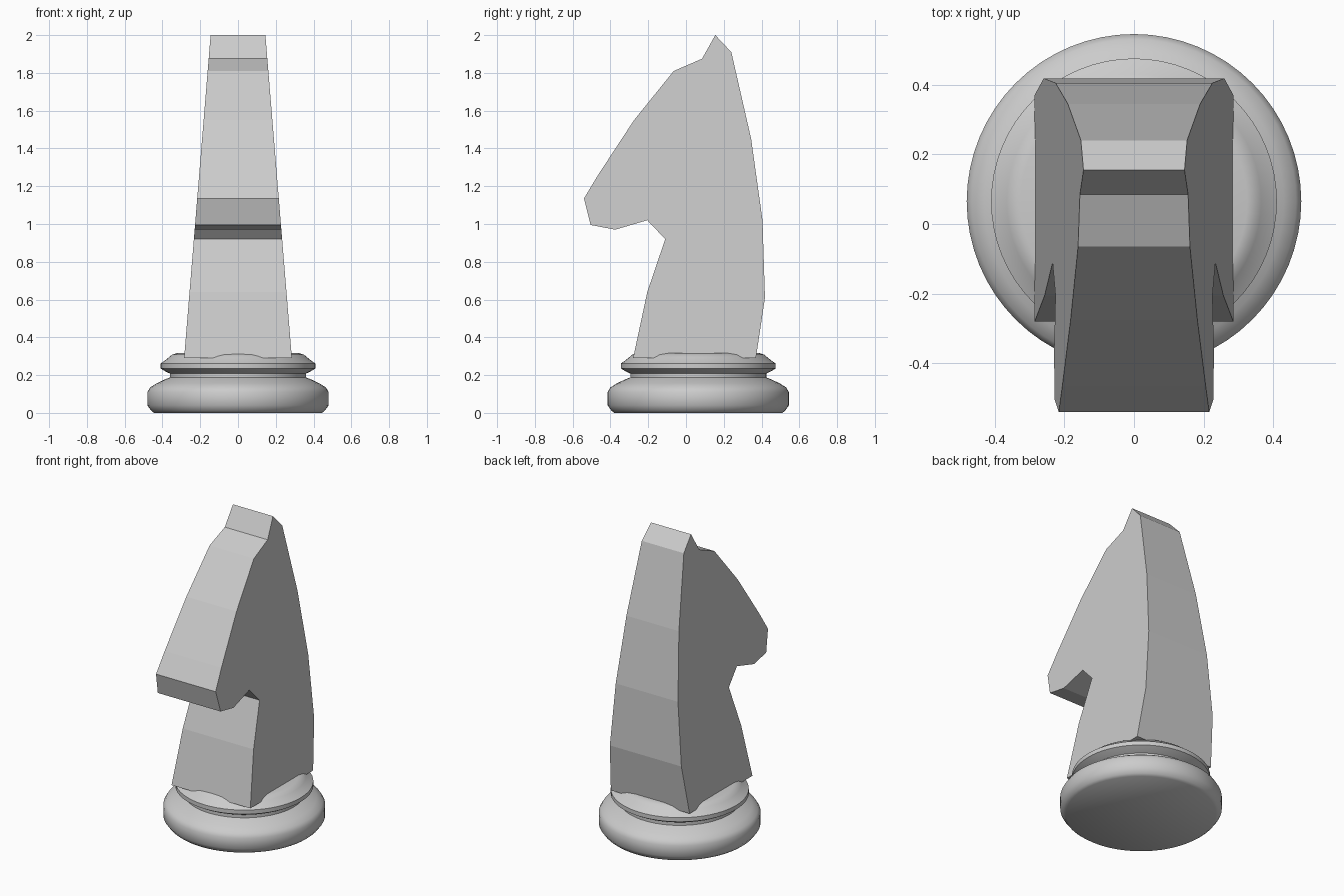
import bpy, bmesh, math

cube = bpy.data.objects.get("Cube")
if cube:
    bpy.data.objects.remove(cube, do_unlink=True)

grey = bpy.data.materials.new("light grey")
grey.use_nodes = True
colour = (0.6, 0.6, 0.6, 1)
grey.diffuse_color = colour
grey.node_tree.nodes["Principled BSDF"].inputs["Base Color"].default_value = colour


def finish(name, bm):
    bmesh.ops.recalc_face_normals(bm, faces=bm.faces)
    mesh = bpy.data.meshes.new(name)
    bm.to_mesh(mesh)
    bm.free()
    mesh.materials.append(grey)
    obj = bpy.data.objects.new(name, mesh)
    bpy.context.collection.objects.link(obj)
    return obj


# Turned base: (radius, height) profile spun round the vertical axis
base_y = 0.065
base_profile = [(0, 0), (0.445, 0), (0.46, 0.012), (0.48, 0.04), (0.48, 0.11),
                (0.465, 0.135), (0.43, 0.157), (0.385, 0.178), (0.36, 0.188),
                (0.36, 0.208), (0.385, 0.22), (0.41, 0.235), (0.41, 0.262),
                (0.39, 0.275), (0.365, 0.295), (0.35, 0.308), (0.325, 0.316), (0, 0.316)]
bm = bmesh.new()
verts = [bm.verts.new((r, base_y, z)) for r, z in base_profile]
edges = [bm.edges.new(pair) for pair in zip(verts, verts[1:])]
bmesh.ops.spin(bm, geom=verts + edges, cent=(0, base_y, 0), axis=(0, 0, 1),
               angle=math.tau, steps=64, use_merge=True)
bmesh.ops.remove_doubles(bm, verts=bm.verts, dist=0.0005)
base = finish("turned_base", bm)
bpy.context.view_layer.objects.active = base
base.select_set(True)
bpy.ops.object.shade_smooth_by_angle(angle=math.radians(42))

# Horse head and neck: (y, z) outline, extruded sideways and tapered upward
outline = [(-0.28, 0.29), (-0.205, 0.64), (-0.11, 0.92), (-0.205, 1.02),
           (-0.375, 0.97), (-0.505, 0.995), (-0.54, 1.135), (-0.465, 1.26),
           (-0.275, 1.55), (-0.065, 1.81), (0.085, 1.875), (0.155, 2.0),
           (0.24, 1.91), (0.345, 1.45), (0.405, 1.02), (0.418, 0.61), (0.37, 0.29)]


def half_width(z):
    return 0.145 + 0.082 * (2 - z)


bm = bmesh.new()
left, right = ([bm.verts.new((s * half_width(z), y, z)) for y, z in outline] for s in (1, -1))
bm.faces.new(left)
bm.faces.new(right)
for i in range(len(outline)):
    bm.faces.new((left[i - 1], left[i], right[i], right[i - 1]))
finish("horse_head", bm)
